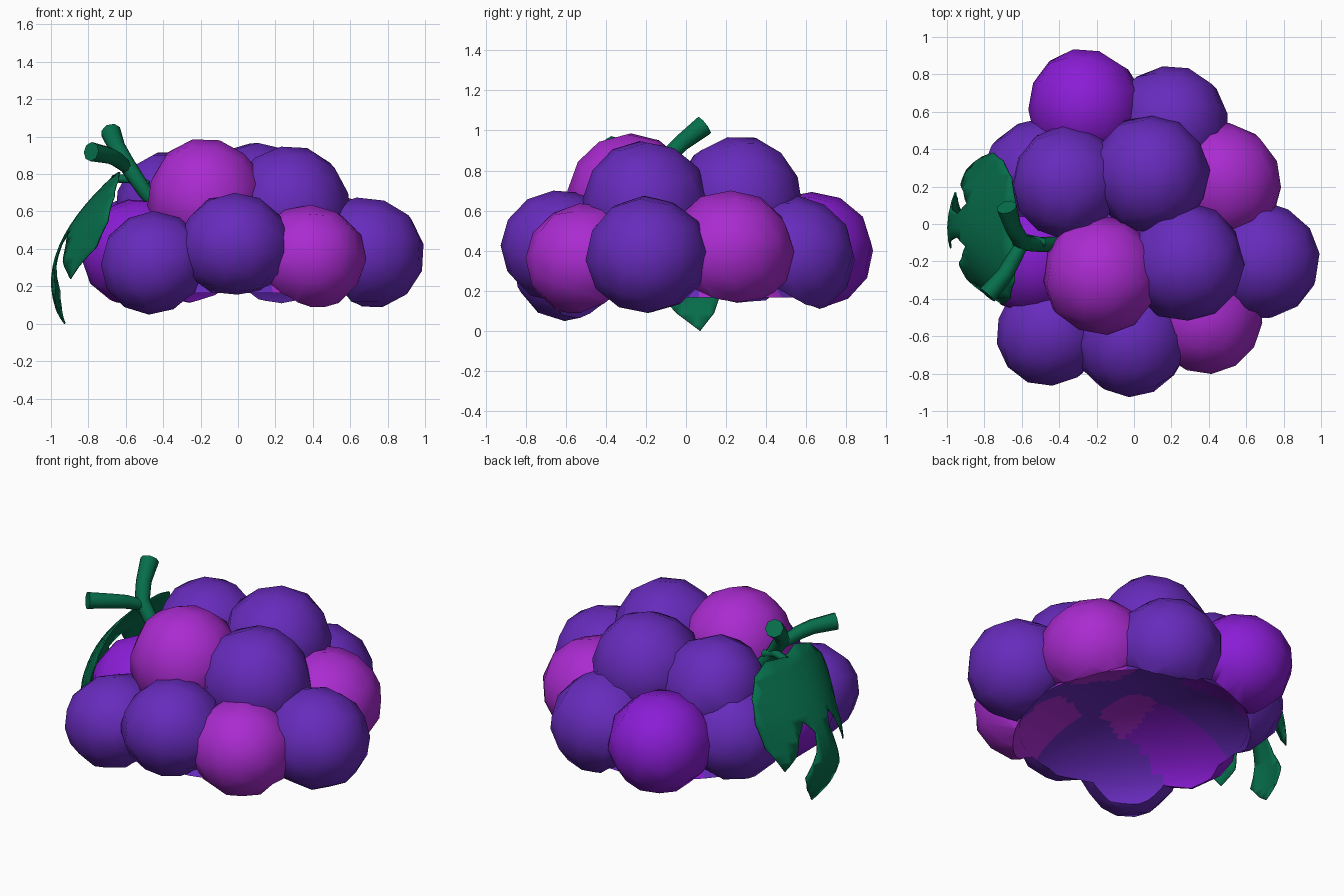
import bpy, bmesh, random, math
from mathutils import Vector, Euler, Matrix

if "Cube" in bpy.data.objects:
    bpy.data.objects.remove(bpy.data.objects["Cube"])

random.seed(4)


def material(name, rgb):
    m = bpy.data.materials.new(name)
    m.diffuse_color = (*rgb, 1)
    m.use_nodes = True
    m.node_tree.nodes["Principled BSDF"].inputs["Base Color"].default_value = m.diffuse_color
    return m


PURPLE = material("purple", (0.135, 0.024, 0.503))
MAGENTA = material("magenta", (0.400, 0.024, 0.631))
VIOLET = material("violet", (0.255, 0.012, 0.672))
GREEN = material("green", (0.002, 0.155, 0.070))


def finish(bm, name, mats):
    me = bpy.data.meshes.new(name)
    bm.to_mesh(me)
    bm.free()
    for m in mats:
        me.materials.append(m)
    for p in me.polygons:
        p.use_smooth = True
    ob = bpy.data.objects.new(name, me)
    bpy.context.collection.objects.link(ob)
    return ob


def activate(ob):
    bpy.ops.object.select_all(action="DESELECT")
    ob.select_set(True)
    bpy.context.view_layer.objects.active = ob


# Grapes: lower ring, then the upper four
grapes = [
    ((-0.27, 0.65, 0.40), 0.285, VIOLET), ((0.205, 0.555, 0.37), 0.288, PURPLE),
    ((0.49, 0.235, 0.40), 0.290, MAGENTA), ((0.705, -0.20, 0.375), 0.29, PURPLE),
    ((0.40, -0.525, 0.35), 0.273, MAGENTA), ((-0.015, -0.65, 0.42), 0.272, PURPLE),
    ((-0.465, -0.595, 0.32), 0.268, PURPLE), ((-0.55, -0.18, 0.375), 0.285, VIOLET),
    ((-0.53, 0.26, 0.40), 0.28, PURPLE),
    ((-0.37, 0.225, 0.645), 0.277, PURPLE), ((0.095, 0.275, 0.68), 0.290, PURPLE),
    ((-0.18, -0.285, 0.70), 0.288, MAGENTA), ((0.285, -0.21, 0.66), 0.288, PURPLE),
]
grapes = [(Vector(c), r, m) for c, r, m in grapes]

DOME_SIZE, DOME_BASE = (0.69, 0.72, 0.36), 0.05


def dome(grow):
    """Ellipsoid that hollows the underside of the bunch."""
    bm = bmesh.new()
    size = Matrix.Diagonal((*[s * grow for s in DOME_SIZE], 1))
    bmesh.ops.create_uvsphere(bm, u_segments=64, v_segments=48, radius=1,
                              matrix=Matrix.Translation((0, 0, DOME_BASE)) @ size)
    return bm


def on_dome(p):
    q = Vector((p.x / DOME_SIZE[0], p.y / DOME_SIZE[1], (p.z - DOME_BASE) / DOME_SIZE[2]))
    return p.z > 0.2 and q.length < 1.01


def grape(name, centre, r, mat, cutter):
    """Low-poly ball that swells towards its neighbours and is hollowed below."""
    bm = bmesh.new()
    bmesh.ops.create_cube(bm, size=2)
    bmesh.ops.subdivide_edges(bm, edges=bm.edges[:], cuts=2, use_grid_fill=True)
    rot = Euler([random.uniform(-0.35, 0.35) for _ in range(3)]).to_matrix()
    near = [(c - centre).normalized() for c, _, _ in grapes
            if 0.01 < (c - centre).length < 0.72]
    for v in bm.verts:
        co = Vector([c * (0.8 if abs(c) < 0.9 else 1) for c in v.co])
        d = rot @ co.normalized()
        swell = max(max(0, d.dot(n)) ** 4 for n in near)
        v.co = d * r * (1.015 + 0.16 * swell) + centre
    ob = finish(bm, name, [mat])
    cut = ob.modifiers.new("hollow", "BOOLEAN")
    cut.operation = "DIFFERENCE"
    cut.solver = "EXACT"
    cut.object = cutter
    activate(ob)
    bpy.ops.object.modifier_apply(modifier=cut.name)
    # drop faces buried in one neighbour or replaced by the underside
    others = [(c, rr * 0.93) for c, rr, _ in grapes if c != centre]
    bm = bmesh.new()
    bm.from_mesh(ob.data)
    hidden = [f for f in bm.faces if all(on_dome(v.co) for v in f.verts)
              or any(all((v.co - c).length < rr for v in f.verts) for c, rr in others)]
    bmesh.ops.delete(bm, geom=hidden, context="FACES")
    bm.to_mesh(ob.data)
    bm.free()
    bpy.ops.object.shade_smooth_by_angle(angle=math.radians(48))


cutter = finish(dome(1), "hollow_cutter", [])
cutter.hide_render = True
for i, g in enumerate(grapes):
    grape(f"grape_{i + 1}", *g, cutter)
bpy.data.objects.remove(cutter)

# Underside lining that closes the gaps, coloured like the nearest grape
bm = dome(0.992)
low = [v for v in bm.verts if v.co.z < 0.15]
bmesh.ops.delete(bm, geom=low, context="VERTS")
mats = [PURPLE, MAGENTA, VIOLET]
for f in bm.faces:
    p = f.calc_center_median()
    f.material_index = mats.index(min(grapes, key=lambda g: (g[0] - p).length - g[1])[2])
bmesh.ops.reverse_faces(bm, faces=bm.faces[:])
finish(bm, "underside", mats)


def tube(name, pts, radii):
    """Eight-sided tapered twig along a path."""
    cu = bpy.data.curves.new(name, "CURVE")
    cu.dimensions = "3D"
    cu.bevel_depth = 1
    cu.bevel_resolution = 2
    cu.use_fill_caps = True
    sp = cu.splines.new("POLY")
    sp.points.add(len(pts) - 1)
    for p, co, r in zip(sp.points, pts, radii):
        p.co = (*co, 1)
        p.radius = r
    cu.materials.append(GREEN)
    ob = bpy.data.objects.new(name, cu)
    bpy.context.collection.objects.link(ob)
    activate(ob)
    bpy.ops.object.convert(target="MESH")
    bpy.ops.object.shade_smooth_by_angle(angle=math.radians(60))


# Stem with a forked end, and the leaf stalk
tube("stem", [(-0.38, -0.11, 0.58), (-0.50, -0.11, 0.71), (-0.60, -0.10, 0.86),
              (-0.645, -0.02, 0.94), (-0.68, 0.09, 1.025)],
     [0.04, 0.04, 0.045, 0.045, 0.055])
tube("stem_fork", [(-0.60, -0.11, 0.84), (-0.65, -0.20, 0.88), (-0.69, -0.27, 0.90),
                   (-0.785, -0.38, 0.92)], [0.035, 0.042, 0.045, 0.052])
tube("leaf_stalk", [(-0.48, -0.10, 0.74), (-0.57, -0.08, 0.775), (-0.67, -0.04, 0.775)],
     [0.025, 0.025, 0.02])

# Leaf: three-lobed outline (y, z), cut into a grid and bent over the bunch
outline = [(-0.03, 0.79), (0.12, 0.81), (0.25, 0.77), (0.34, 0.68), (0.38, 0.55),
           (0.36, 0.40), (0.29, 0.25), (0.21, 0.33), (0.175, 0.42), (0.11, 0.50),
           (0.055, 0.43), (0.08, 0.32), (0.17, 0.18), (0.14, 0.09), (0.07, 0.0),
           (-0.05, 0.09), (-0.13, 0.18), (-0.09, 0.32), (-0.07, 0.43), (-0.12, 0.50),
           (-0.18, 0.42), (-0.21, 0.33), (-0.29, 0.24), (-0.39, 0.40), (-0.43, 0.55),
           (-0.40, 0.68), (-0.31, 0.77), (-0.18, 0.81)]
ARC = [(0.0, -0.935), (0.25, -0.995), (0.5, -0.91), (0.82, -0.63)]


def arc_x(z):
    """Smooth cubic through the four arc points."""
    return sum(xi * math.prod((z - zj) / (zi - zj) for zj, _ in ARC if zj != zi)
               for zi, xi in ARC)


bm = bmesh.new()
bm.faces.new([bm.verts.new((0, y, z)) for y, z in outline])
cuts = [((0, 0, 1), 0.055 * k + 0.03) for k in range(14)]
cuts += [((0, 1, 0), 0.07 * k - 0.37) for k in range(11)]
for n, d in cuts:
    bmesh.ops.bisect_plane(bm, geom=bm.verts[:] + bm.edges[:] + bm.faces[:],
                           plane_co=Vector(n) * d, plane_no=n)
bmesh.ops.remove_doubles(bm, verts=bm.verts[:], dist=0.002)
for v in bm.verts:
    side = 1.5 if v.co.y < 0 else 1.0
    v.co.x = arc_x(v.co.z) + side * (v.co.y + 0.03) ** 2 * min(1, 1.7 * (1 - v.co.z))
bmesh.ops.triangulate(bm, faces=bm.faces[:])
bmesh.ops.recalc_face_normals(bm, faces=bm.faces[:])
leaf = finish(bm, "leaf", [GREEN])
mod = leaf.modifiers.new("thickness", "SOLIDIFY")
mod.thickness = 0.008
mod.offset = 0
